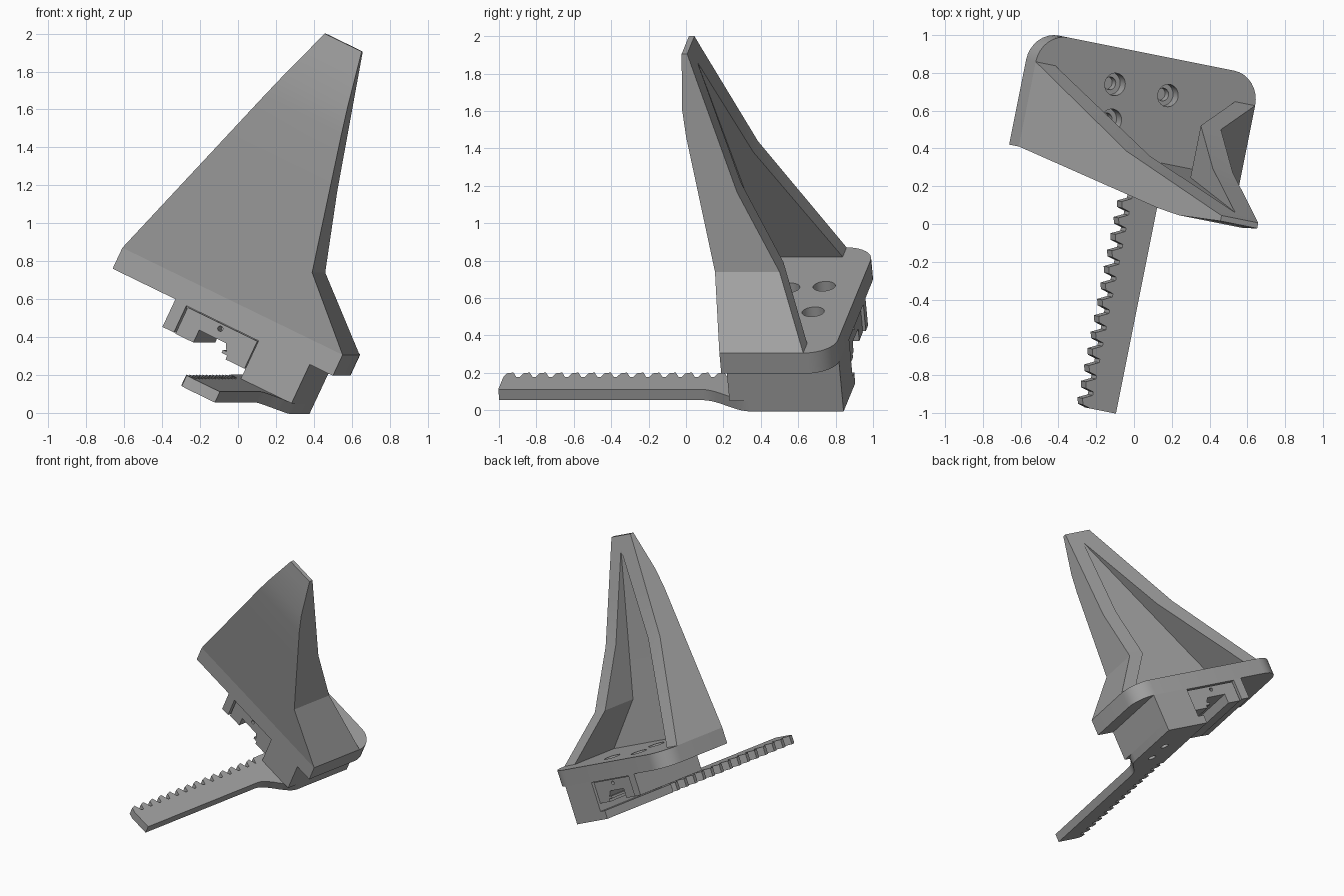
import bpy, bmesh, math
from mathutils import Matrix, Vector

if "Cube" in bpy.data.objects:
    bpy.data.objects.remove(bpy.data.objects["Cube"])

grey = bpy.data.materials.new("plain grey")
grey.use_nodes = True
COLOUR = (0.36, 0.36, 0.36, 1)
grey.diffuse_color = COLOUR
grey.node_tree.nodes["Principled BSDF"].inputs["Base Color"].default_value = COLOUR

# The whole bracket leans sideways and is turned a little
TILT = (Matrix.Rotation(math.radians(-11.3), 4, "Z")
        @ Matrix.Rotation(math.radians(25.5), 4, "Y"))


def finish(name, bm):
    bmesh.ops.remove_doubles(bm, verts=bm.verts, dist=0.0005)
    bmesh.ops.recalc_face_normals(bm, faces=bm.faces)
    mesh = bpy.data.meshes.new(name)
    bm.to_mesh(mesh)
    bm.free()
    mesh.materials.append(grey)
    obj = bpy.data.objects.new(name, mesh)
    bpy.context.collection.objects.link(obj)
    obj.matrix_world = TILT
    return obj


def loft(name, rings):
    bm = bmesh.new()
    loops = [[bm.verts.new(p) for p in ring] for ring in rings]
    n = len(loops[0])
    for a, b in zip(loops, loops[1:]):
        for i in range(n):
            j = (i + 1) % n
            bm.faces.new((a[i], a[j], b[j], b[i]))
    bm.faces.new(loops[0][::-1])
    bm.faces.new(loops[-1])
    return finish(name, bm)


def prism_up(name, outline, low, high):
    return loft(name, [[(x, y, h) for x, y in outline] for h in (low, high)])


def prism_back(name, profile, near, far):
    return loft(name, [[(x, d, z) for x, z in profile] for d in (near, far)])


def circle(cx, cy, r, n=24):
    return [(cx + r * math.cos(i * math.tau / n), cy + r * math.sin(i * math.tau / n))
            for i in range(n)]


def cut(obj, cutters):
    for c in cutters:
        c.hide_render = True
        mod = obj.modifiers.new("cut", "BOOLEAN")
        mod.operation = "DIFFERENCE"
        mod.object = c
    bpy.context.view_layer.update()
    graph = bpy.context.evaluated_depsgraph_get()
    mesh = bpy.data.meshes.new_from_object(obj.evaluated_get(graph))
    obj.modifiers.clear()
    obj.data = mesh
    for c in cutters:
        bpy.data.objects.remove(c)


def lerp(table, t):
    for (t0, a), (t1, b) in zip(table, table[1:]):
        if t <= t1:
            return a + (b - a) * (t - t0) / (t1 - t0)
    return table[-1][1]


LEFT, RIGHT, FRONT, BACK = -0.987, 0.325, 0.283, 0.9
FLOOR, UNDER, TOP, PEAK = 0.494, 0.372, 1.997, 1.9

# Base plate with two rounded back corners and counterbored holes
R = 0.16
outline = [(LEFT, FRONT), (RIGHT, FRONT)]
for cx, start in ((RIGHT - R, 0), (LEFT + R, 90)):
    for i in range(9):
        a = math.radians(start + i * 90 / 8)
        outline.append((cx + R * math.cos(a), BACK - R + R * math.sin(a)))
plate = prism_up("base_plate", outline, UNDER, FLOOR)
drills = []
for x, y in ((-0.505, 0.705), (-0.188, 0.702), (-0.485, 0.515)):
    drills.append(prism_up("drill", circle(x, y, 0.06), 0.43, 0.6))
    drills.append(prism_up("drill", circle(x, y, 0.034), 0.385, 0.5))
cut(plate, drills)

# Tapering shield: front wall with a rib along each side
outer_l = [(FLOOR, LEFT), (TOP, -0.459)]
outer_r = [(FLOOR, RIGHT), (0.82, 0.0), (TOP, -0.239)]
inner_l = [(FLOOR, -0.87), (PEAK, -0.338)]
inner_r = [(FLOOR, 0.205), (0.82, -0.12), (PEAK, -0.338)]
face = [(FLOOR, FRONT), (1.55, 0.107), (1.7, 0.092), (TOP, 0.105)]
web = [(FLOOR, 0.345), (0.82, 0.3), (PEAK, 0.165), (TOP, 0.135)]
rib = [(FLOOR, 0.74), (1.25, 0.37), (PEAK, 0.165), (TOP, 0.135)]
rings = []
for h in (FLOOR, 0.82, 1.25, 1.55, 1.7, PEAK, TOP):
    ol, orr, il, ir, f, w, b = [lerp(t, h) for t in
                                (outer_l, outer_r, inner_l, inner_r, face, web, rib)]
    rings.append([(ol, f, h), (orr, f, h), (orr, b, h), (ir, b, h),
                  (ir, w, h), (il, w, h), (il, b, h), (ol, b, h)])
loft("shield", rings)

# Mounting body under the plate, open for the insert
SIDE, SLAB = 0.187, 0.145
prism_back("mounting_body", [
    (-0.613, UNDER), (-0.613, 0.21), (-0.545, 0.21), (-0.545, 0.366),
    (-0.115, 0.366), (-0.115, SLAB), (SIDE, SLAB), (SIDE, UNDER)], FRONT, BACK)

# Slotted insert, set back slightly from both ends
insert = prism_back("slotted_insert", [
    (-0.537, 0.36), (-0.537, 0.206), (-0.43, 0.206), (-0.43, 0.278),
    (-0.27, 0.278), (-0.25, 0.24), (-0.27, 0.24), (-0.27, 0.222), (-0.236, 0.222),
    (-0.236, 0.2), (-0.123, 0.2), (-0.123, 0.36)], FRONT + 0.015, BACK - 0.015)
cut(insert, [prism_back("pin_drill", circle(-0.331, 0.334, 0.014, 16), d, d + 0.2)
             for d in (0.2, 0.8)])
prism_back("insert_backing", [(-0.55, 0.37), (-0.55, 0.35), (-0.11, 0.35), (-0.11, 0.37)],
           FRONT + 0.03, BACK - 0.03)

# Toothed rack that widens in a curve below the body
TIP, ROOT, EDGE, END = -0.165, -0.11, 0.045, -1.003
rack = [(EDGE, END)]
for i in range(11):
    t = i / 10
    rack.append((EDGE + (SIDE - EDGE) * t * t * (3 - 2 * t), 0.1 + 0.3 * t))
rack += [(SIDE, BACK), (TIP, BACK)]
PITCH, COUNT = 0.0885, 14
for i in reversed(range(COUNT)):
    y = END + i * PITCH
    rack += [(TIP, y + 0.045), (TIP + 0.01, y + 0.012), (ROOT, y)]
    if i == COUNT - 1:
        rack.insert(-3, (TIP, y + PITCH))
        rack.insert(-3, (ROOT, y + 0.07))
    if i:
        rack.append((ROOT, y - 0.018))
slab = prism_up("toothed_rack", rack, 0.082, SLAB)
cut(slab, [prism_up("drill", circle(0.03, y, 0.03), 0.0, 0.125) for y in (0.39, 0.58)])

# Crisp edges with softly rounded corners and holes
for obj in bpy.context.collection.objects:
    obj.select_set(obj.type == "MESH")
    if obj.type == "MESH":
        bpy.context.view_layer.objects.active = obj
bpy.ops.object.shade_smooth_by_angle(angle=math.radians(25))
